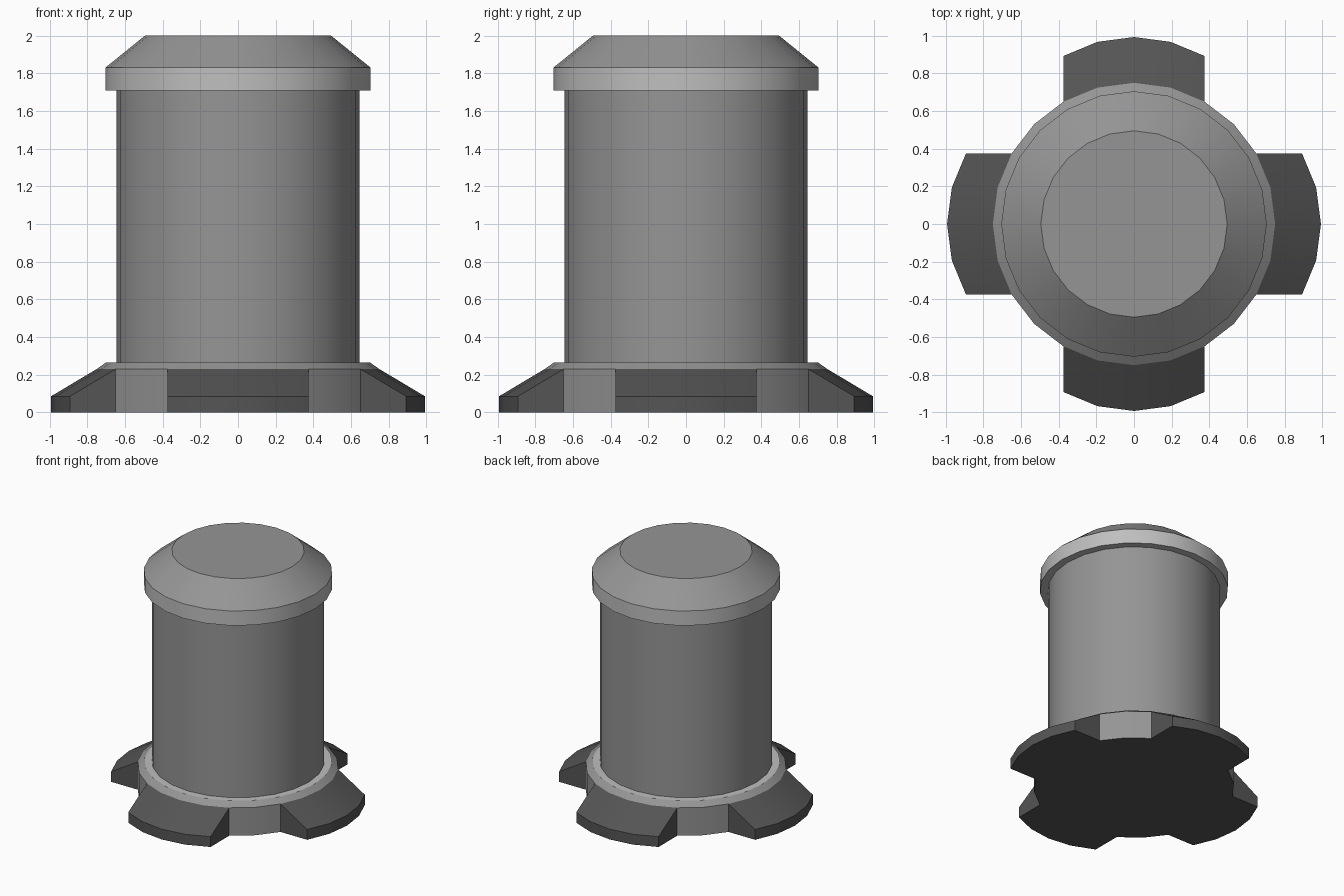
import bpy
import bmesh
from math import cos, sin, pi, radians
from mathutils import Vector

SIDES = 24

cube = bpy.data.objects.get("Cube")
if cube:
    bpy.data.objects.remove(cube, do_unlink=True)


def make_material(name, value):
    mat = bpy.data.materials.new(name)
    mat.use_nodes = True
    colour = (value, value, value, 1)
    mat.diffuse_color = colour
    mat.node_tree.nodes["Principled BSDF"].inputs["Base Color"].default_value = colour
    return mat


mid_grey = make_material("mid grey", 0.3)
light_grey = make_material("light grey", 0.52)
dark_grey = make_material("dark grey", 0.09)
MID, LIGHT, DARK = range(3)


def lathe(profile, slots, cap_bottom=None, cap_top=None):
    """Revolve (radius, z) points; slots holds one material per band."""
    bm = bmesh.new()
    angles = [2 * pi * i / SIDES for i in range(SIDES)]
    rings = [[bm.verts.new((r * cos(a), r * sin(a), z)) for a in angles]
             for r, z in profile]
    for low, high, slot in zip(rings, rings[1:], slots):
        for i in range(SIDES):
            j = (i + 1) % SIDES
            bm.faces.new((low[i], low[j], high[j], high[i])).material_index = slot
    if cap_bottom is not None:
        bm.faces.new(rings[0][::-1]).material_index = cap_bottom
    if cap_top is not None:
        bm.faces.new(rings[-1]).material_index = cap_top
    return bm


def finish(name, bm):
    """Smooth the gentle edges, keep corners and colour borders sharp."""
    bmesh.ops.recalc_face_normals(bm, faces=bm.faces)
    for face in bm.faces:
        face.smooth = True
    for edge in bm.edges:
        border = len({f.material_index for f in edge.link_faces}) > 1
        edge.smooth = not border and edge.calc_face_angle(0) < radians(28)
    mesh = bpy.data.meshes.new(name)
    bm.to_mesh(mesh)
    bm.free()
    for mat in (mid_grey, light_grey, dark_grey):
        mesh.materials.append(mat)
    obj = bpy.data.objects.new(name, mesh)
    bpy.context.collection.objects.link(obj)
    return obj


# Base: drum with a bevelled lip and a pale inner ledge
base = lathe([(0.75, 0), (0.75, 0.23), (0.70, 0.265), (0.64, 0.265)],
             [MID, MID, LIGHT], cap_bottom=DARK)

# Four feet pulled out of the drum wall, sloping down to a low toe
wall = [f for f in base.faces if abs(f.normal.z) < 0.01 or
        f.calc_center_median().z < 0.2 and len(f.verts) == 4]
directions = [Vector(d) for d in ((1, 0, 0), (0, 1, 0), (-1, 0, 0), (0, -1, 0))]
regions = [[f for f in wall if len(f.verts) == 4
            and f.calc_center_median().z < 0.2
            and f.calc_center_median().xy.normalized().dot(d.xy) > cos(radians(30))]
           for d in directions]
for direction, faces in zip(directions, regions):
    before = set(base.faces)
    for f in faces:
        f.material_index = DARK
    result = bmesh.ops.extrude_face_region(base, geom=faces)
    for v in (g for g in result["geom"] if isinstance(g, bmesh.types.BMVert)):
        v.co += direction * 0.243
        if v.co.z > 0.1:
            v.co.z = 0.085
    leftover = [f for f in faces if f.is_valid]
    if leftover:
        bmesh.ops.delete(base, geom=leftover, context="FACES_ONLY")
    for f in base.faces:
        if f not in before:
            f.material_index = DARK
finish("base_with_feet", base)

# Body: plain cylinder
finish("body", lathe([(0.645, 0.265), (0.645, 1.71)], [MID]))

# Cap: pale rim under a sloped lid with a flat top
finish("cap", lathe([(0.64, 1.71), (0.705, 1.71), (0.705, 1.83), (0.495, 2.0)],
                    [LIGHT, LIGHT, MID], cap_top=MID))
